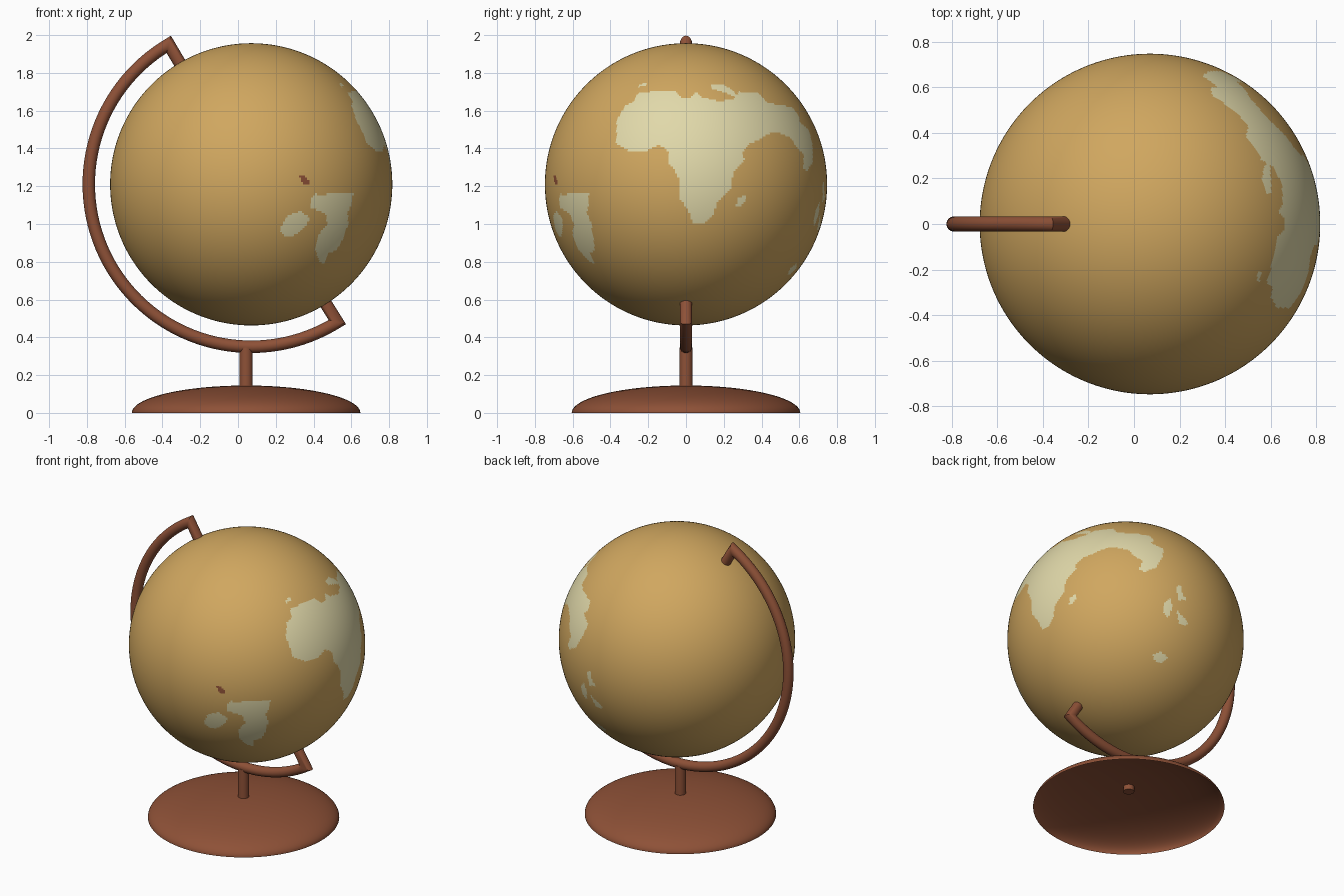
import bpy, bmesh, math
from mathutils import Vector

if "Cube" in bpy.data.objects:
    bpy.data.objects.remove(bpy.data.objects["Cube"])

C = Vector((0.07, 0, 1.21))      # globe centre
R = 0.747                        # globe radius
TUBE = 0.033


def material(name, rgb):
    m = bpy.data.materials.new(name)
    m.diffuse_color = (*rgb, 1)
    m.use_nodes = True
    m.node_tree.nodes["Principled BSDF"].inputs["Base Color"].default_value = m.diffuse_color
    return m


BROWN = material("red brown wood", (0.27, 0.082, 0.038))
OCEAN = material("ochre sea", (0.63, 0.385, 0.115))
LAND = material("pale cream land", (0.75, 0.69, 0.40))


def finish(name, bm, mats):
    me = bpy.data.meshes.new(name)
    bm.to_mesh(me)
    bm.free()
    for m in mats:
        me.materials.append(m)
    me.shade_smooth()
    me.set_sharp_from_angle(angle=math.radians(40))
    ob = bpy.data.objects.new(name, me)
    bpy.context.collection.objects.link(ob)
    return ob


# Painted patches: outlines drawn flat, then projected on the globe along a viewing direction
def view(az, el):
    a, e = math.radians(az), math.radians(el)
    out = Vector((math.cos(a) * math.cos(e), math.sin(a) * math.cos(e), math.sin(e)))
    right = Vector((-math.sin(a), math.cos(a), 0))
    return out, right, out.cross(right)


SIDE, FRONT, UNDER = view(0, 0), view(-90, 0), view(50, -30)

africa = [(-.365, 1.55), (-.32, 1.63), (-.27, 1.65), (-.26, 1.69), (-.19, 1.70), (-.05, 1.70),
          (-.03, 1.67), (.03, 1.67), (.05, 1.70), (.09, 1.67), (.17, 1.65), (.27, 1.66),
          (.36, 1.64), (.42, 1.50), (.40, 1.45), (.33, 1.42), (.30, 1.38), (.31, 1.34),
          (.25, 1.27), (.24, 1.19), (.17, 1.12), (.14, 1.04), (.10, 1.005), (.04, 1.0),
          (.01, 1.07), (-.03, 1.13), (-.03, 1.21), (-.05, 1.27), (-.09, 1.32), (-.09, 1.38),
          (-.14, 1.42), (-.20, 1.39), (-.30, 1.385), (-.37, 1.43)]
asia = [(.25, 1.66), (.28, 1.70), (.39, 1.69), (.43, 1.64), (.56, 1.62), (.60, 1.57), (.60, 1.54),
        (.65, 1.50), (.67, 1.42), (.672, 1.33), (.64, 1.28), (.62, 1.30), (.625, 1.37),
        (.59, 1.40), (.55, 1.46), (.47, 1.49), (.40, 1.46), (.33, 1.55)]
north_strip = [(.13, 1.74), (.20, 1.735), (.26, 1.70), (.26, 1.675), (.22, 1.69), (.14, 1.715)]
north_isle = [(-.25, 1.725), (-.25, 1.74), (-.21, 1.745), (-.21, 1.73)]
east_isle = [(.265, 1.09), (.27, 1.13), (.31, 1.16), (.32, 1.13), (.29, 1.09)]
south = [(.38, 1.12), (.41, 1.16), (.46, 1.15), (.48, 1.165), (.61, 1.165), (.605, 1.11),
         (.58, 1.06), (.585, 1.0), (.55, .91), (.52, .86), (.48, .845), (.46, .79), (.43, .80),
         (.41, .87), (.42, .94), (.47, .99), (.47, 1.04), (.44, 1.07), (.39, 1.08)]
south_isle = [(.22, .97), (.26, 1.04), (.33, 1.07), (.38, 1.03), (.35, .98), (.30, .94), (.24, .94)]
dark_spot = [(.325, 1.255), (.345, 1.26), (.375, 1.23), (.37, 1.20), (.34, 1.215)]
far_isles = [
    [(.247, .23), (.28, .265), (.30, .21), (.27, .14), (.24, .17)],
    [(.32, .34), (.355, .34), (.36, .275), (.40, .255), (.335, .25)],
    [(.32, .19), (.37, .14), (.40, .09), (.34, .10)],
    [(.175, -.095), (.22, -.075), (.25, -.095), (.27, -.12), (.22, -.15), (.18, -.13)]]


def shift(poly, dx):
    return [(x - dx, z - C.z) for x, z in poly]


patches = [(SIDE, shift(p, 0), 1) for p in (africa, asia, north_strip, north_isle, east_isle)]
patches += [(FRONT, shift(p, C.x), 1) for p in (south, south_isle)]
patches += [(FRONT, shift(dark_spot, C.x), 2)]
patches += [(UNDER, p, 1) for p in far_isles]
patches = [(v, p, m, min(q[0] for q in p), max(q[0] for q in p),
            min(q[1] for q in p), max(q[1] for q in p)) for v, p, m in patches]


def inside(x, y, poly):
    hit = False
    for (x1, y1), (x2, y2) in zip(poly, poly[1:] + poly[:1]):
        if (y1 > y) != (y2 > y) and x < (x2 - x1) * (y - y1) / (y2 - y1) + x1:
            hit = not hit
    return hit


# Globe
bm = bmesh.new()
bmesh.ops.create_uvsphere(bm, u_segments=400, v_segments=200, radius=R)
for f in bm.faces:
    c = f.calc_center_median()
    for (out, right, up), poly, mat, u0, u1, v0, v1 in patches:
        if c.dot(out) <= 0:
            continue
        u, v = c.dot(right), c.dot(up)
        if u0 <= u <= u1 and v0 <= v <= v1 and inside(u, v, poly):
            f.material_index = mat
            break
globe = finish("globe", bm, [OCEAN, LAND, BROWN])
globe.location = C

# Curved arm: mitred tube along an arc, with pins turning in to the globe at both ends
def polar(deg, r):
    a = math.radians(deg)
    return C + Vector((r * math.cos(a), 0, r * math.sin(a)))


A0, A1, N, SIDES = 120.5, 302, 64, 24
path = [polar(A0, 0.70)] + [polar(A0 + (A1 - A0) * i / N, 0.86) for i in range(N + 1)] + [polar(A1, 0.70)]
bm = bmesh.new()
Y = Vector((0, 1, 0))
rings = []
for i, p in enumerate(path):
    d0 = (p - path[max(i - 1, 0)]).normalized()
    d1 = (path[min(i + 1, len(path) - 1)] - p).normalized()
    if i == 0:
        d0 = d1
    if i == len(path) - 1:
        d1 = d0
    n0 = d0.cross(Y)
    m = (n0 + d1.cross(Y)).normalized()
    m = m / m.dot(n0)
    rings.append([bm.verts.new(p + TUBE * (math.cos(t) * m + math.sin(t) * Y))
                  for t in (2 * math.pi * k / SIDES for k in range(SIDES))])
for a, b in zip(rings, rings[1:]):
    for k in range(SIDES):
        j = (k + 1) % SIDES
        bm.faces.new((a[k], a[j], b[j], b[k]))
bm.faces.new(rings[0])
bm.faces.new(rings[-1])
bmesh.ops.recalc_face_normals(bm, faces=bm.faces)
finish("curved_arm", bm, [BROWN])

# Post, its lower end showing inside the hollow base
bm = bmesh.new()
bmesh.ops.create_cone(bm, cap_ends=True, segments=32, radius1=0.035, radius2=0.035, depth=0.235)
post = finish("post", bm, [BROWN])
post.location = (0.043, 0, 0.2275)

# Base: hollow flattened dome, open below
bm = bmesh.new()
bmesh.ops.create_uvsphere(bm, u_segments=96, v_segments=48, radius=1)
bmesh.ops.delete(bm, geom=[v for v in bm.verts if v.co.z < -0.001], context='VERTS')
bmesh.ops.scale(bm, vec=(0.605, 0.605, 0.145), verts=bm.verts)
base = finish("base", bm, [BROWN])
base.location = (0.043, 0, 0)
